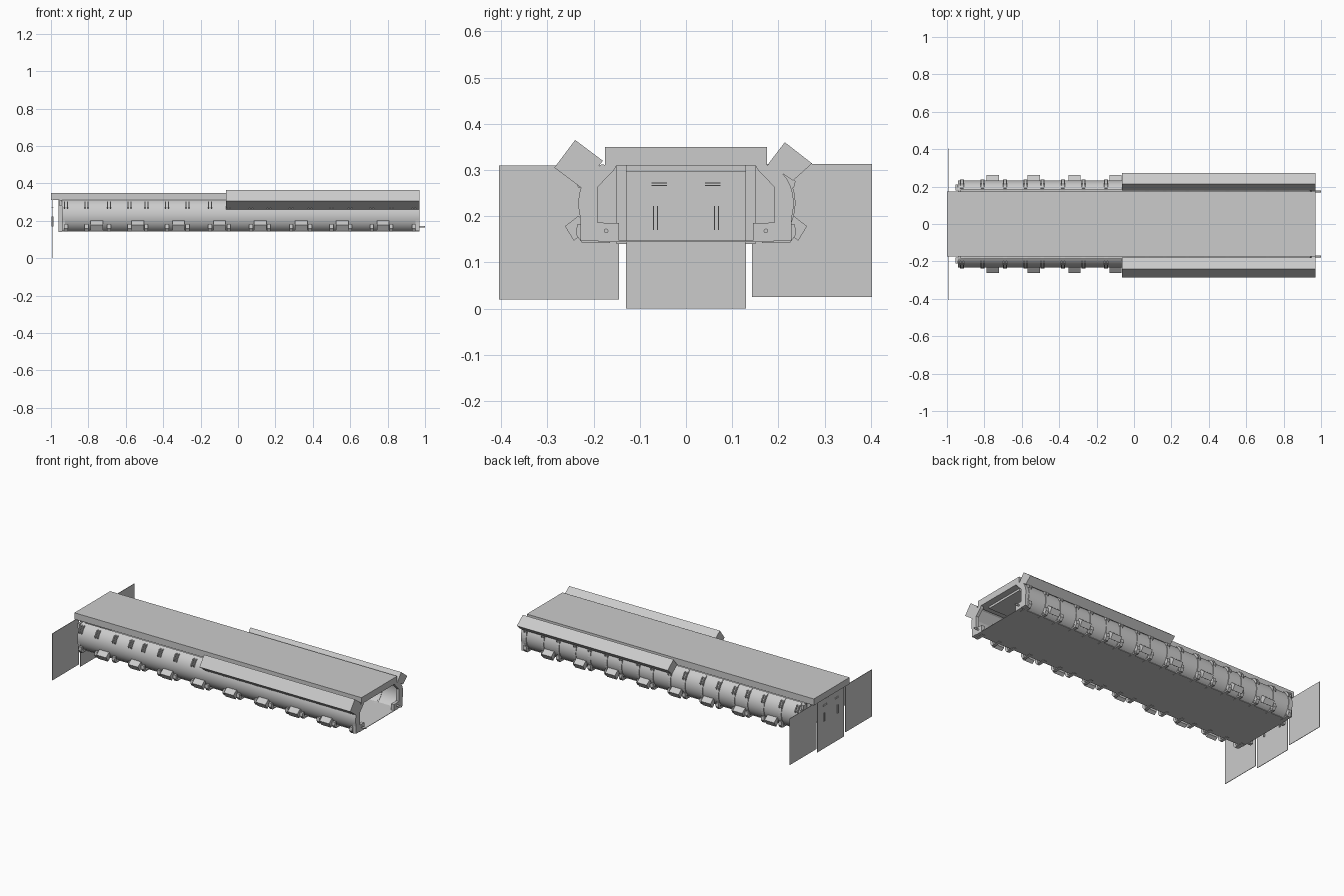
import bpy, math

if "Cube" in bpy.data.objects:
    bpy.data.objects.remove(bpy.data.objects["Cube"])

def mesh_object(name, verts, faces, smooth=False):
    me = bpy.data.meshes.new(name)
    me.from_pydata(verts, [], faces)
    me.update()
    ob = bpy.data.objects.new(name, me)
    bpy.context.collection.objects.link(ob)
    if smooth:
        for o in bpy.context.selected_objects:
            o.select_set(False)
        ob.select_set(True)
        bpy.context.view_layer.objects.active = ob
        bpy.ops.object.shade_smooth_by_angle(angle=math.radians(40))
    return ob

def prism(name, profile, spans, side=1, closed=True, smooth=False):
    """Extrude a (y, z) profile along x once per (x0, x1) span."""
    pts = [(y * side, z) for y, z in profile]
    if side < 0:
        pts.reverse()
    n = len(pts)
    verts, faces = [], []
    for x0, x1 in spans:
        b = len(verts)
        verts += [(x0, y, z) for y, z in pts] + [(x1, y, z) for y, z in pts]
        for i in range(n if closed else n - 1):
            j = (i + 1) % n
            faces.append((b + i, b + n + i, b + n + j, b + j))
        if closed:
            faces.append(tuple(b + i for i in range(n)))
            faces.append(tuple(b + n + i for i in reversed(range(n))))
    return mesh_object(name, verts, faces, smooth)

def box(name, x0, x1, y0, y1, z0, z1):
    return prism(name, [(y0, z0), (y0, z1), (y1, z1), (y1, z0)], [(x0, x1)])

def around(xs, w):
    return [(x - w / 2, x + w / 2) for x in xs]

X0, X1 = -0.94, 0.97
strap_x = [-0.92, -0.81, -0.69, -0.58, -0.49, -0.38, -0.27, -0.15, -0.05,
           0.07, 0.165, 0.285, 0.385, 0.5, 0.6, 0.715, 0.82, 0.94]
foot_x = [-0.755 + 0.2186 * i for i in range(8)]

# roof slab, ceiling hatch and floor
box("roof", -1.0, 0.97, -0.175, 0.175, 0.31, 0.35)
box("ceiling_hatch", 0.74, 0.93, -0.13, 0.13, 0.297, 0.31)
box("floor", X0, X1, -0.19, 0.19, 0.144, 0.147)

# hanging end flaps
box("flap_centre", -0.994, -0.991, -0.13, 0.13, 0.0, 0.305)
box("flap_front", -0.994, -0.991, -0.405, -0.145, 0.02, 0.31)
box("flap_back", -0.994, -0.991, 0.143, 0.403, 0.025, 0.313)

# curved side wall: points around a superelliptic bulge
def wall(offset=0.0, a0=-62, a1=64, steps=16):
    out = []
    for i in range(steps + 1):
        a = math.radians(a0 + (a1 - a0) * i / steps)
        out.append((0.13 + (0.103 + offset) * math.cos(a) ** 0.8,
                    0.228 + (0.093 + offset) * math.sin(a)))
    return out

outer = wall()
inner = [(0.15, 0.31), (0.157, 0.298), (0.175, 0.28), (0.192, 0.262),
         (0.192, 0.186), (0.145, 0.185), (0.145, 0.146), (0.228, 0.146), (0.228, 0.19)]
rib = inner + [p for p in outer if p[1] > 0.195]
strap = wall(0.004, -55, 60, 12) + wall(-0.002, -55, 60, 12)[::-1]

for s, tag in ((-1, "front"), (1, "back")):
    # thin skin and end ribs
    prism(tag + "_side_skin", outer, [(X0, X1)], s, False, True)
    prism(tag + "_end_ribs", rib, [(X0, X0 + 0.015), (X1 - 0.02, X1)], s)
    # vertical straps
    if s > 0:
        prism(tag + "_straps", strap, around(strap_x, 0.018), s)
    # paired upper hooks
    hook = [(0.195, 0.302), (0.218, 0.302), (0.237, 0.275), (0.234, 0.262), (0.222, 0.262)]
    prism(tag + "_upper_hooks", hook,
          around([x + d for x in strap_x for d in (-0.008, 0.008)], 0.006), s)
    # lower clips, wrapping under the floor
    clip = [(0.165, 0.142), (0.225, 0.142), (0.238, 0.16), (0.236, 0.182),
            (0.222, 0.182), (0.215, 0.15), (0.165, 0.147)]
    prism(tag + "_lower_clips", clip, around(strap_x, 0.02), s)
    # slanted lower boxes
    foot = [(0.225, 0.16), (0.243, 0.147), (0.262, 0.178), (0.233, 0.201), (0.22, 0.19)]
    prism(tag + "_side_boxes", foot, around(foot_x, 0.066), s)
    # end strip beside the centre flap
    box(tag + "_end_strip", -0.96, X0, *sorted((s * 0.128, s * 0.15)), 0.14, 0.31)
    box(tag + "_end_bracket", -0.955, X0, *sorted((s * 0.18, s * 0.21)), 0.28, 0.31)
    # locating pin
    bpy.ops.mesh.primitive_cylinder_add(vertices=12, radius=0.005, depth=0.06,
        location=(0.97, s * 0.173, 0.168), rotation=(0, math.pi / 2, 0))
    bpy.context.object.name = tag + "_pin"
    # handle bars on the centre flap
    for k in (-1, 1):
        z = 0.269 + 0.003 * k
        box(tag + "_flap_bar", -0.998, -0.987, s * 0.058 - 0.017, s * 0.058 + 0.017, z - 0.001, z + 0.001)
        y = s * 0.066 + 0.004 * k
        box(tag + "_flap_slat", -0.998, -0.987, y - 0.001, y + 0.001, 0.17, 0.222)

# slanted shoulder boxes along half the length
prism("front_shoulder_box", [(0.24, 0.365), (0.18, 0.32), (0.225, 0.26), (0.285, 0.305)],
      [(-0.065, X1)], -1)
prism("back_shoulder_box", [(0.214, 0.36), (0.178, 0.313), (0.232, 0.277), (0.273, 0.314)],
      [(-0.065, X1)], 1)
